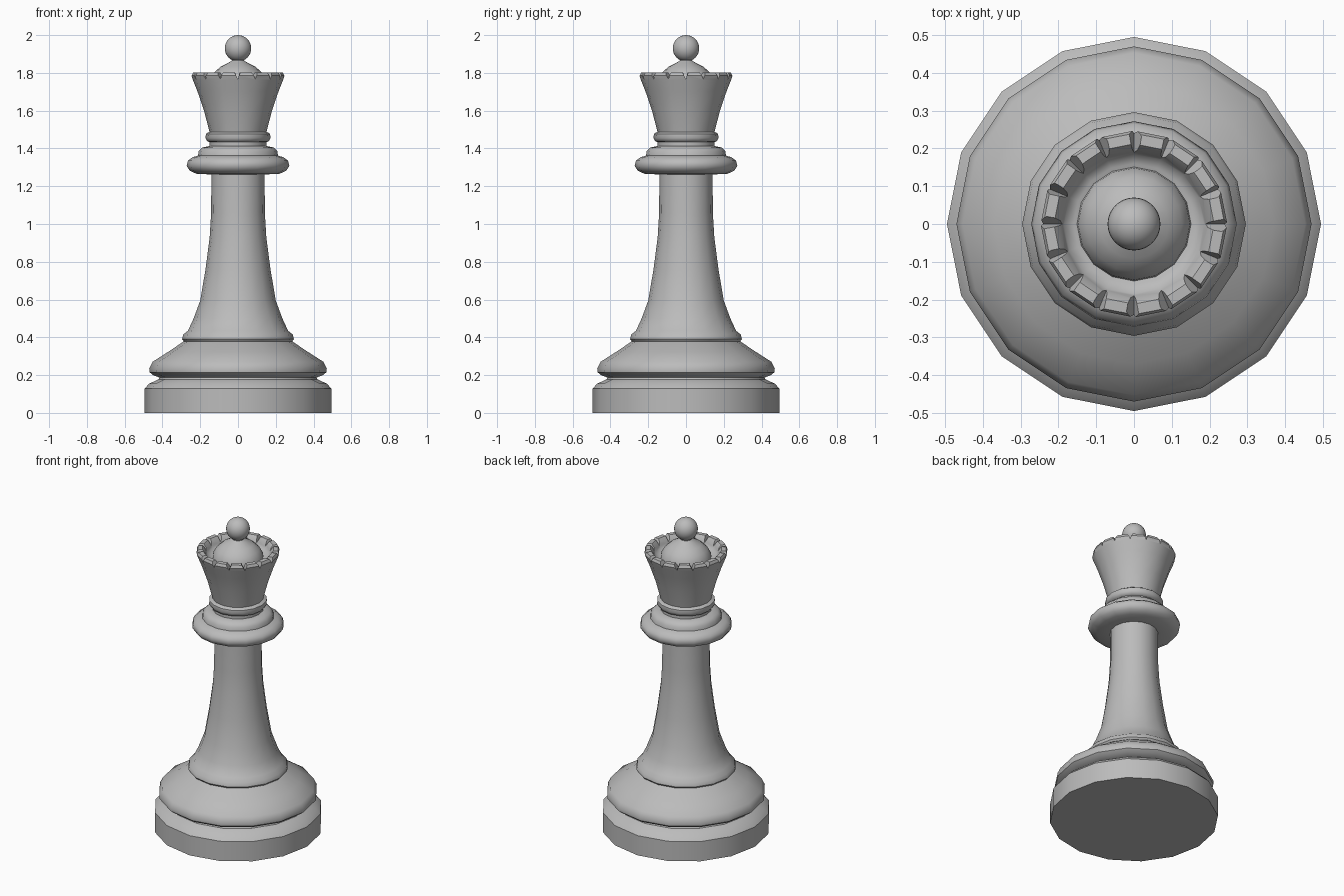
import bpy
import bmesh
from math import pi, radians
from mathutils import Matrix, Vector

SIDES = 16

default = bpy.data.objects.get("Cube")
if default:
    bpy.data.objects.remove(default, do_unlink=True)

grey = bpy.data.materials.new("plain grey")
grey.use_nodes = True
colour = (0.5, 0.5, 0.5, 1)
grey.diffuse_color = colour
grey.node_tree.nodes["Principled BSDF"].inputs["Base Color"].default_value = colour


def add_object(name, bm):
    bmesh.ops.recalc_face_normals(bm, faces=bm.faces)
    mesh = bpy.data.meshes.new(name)
    bm.to_mesh(mesh)
    bm.free()
    mesh.materials.append(grey)
    obj = bpy.data.objects.new(name, mesh)
    bpy.context.collection.objects.link(obj)
    return obj


def activate(obj):
    bpy.ops.object.select_all(action='DESELECT')
    obj.select_set(True)
    bpy.context.view_layer.objects.active = obj


def smooth(obj, angle=40):
    activate(obj)
    bpy.ops.object.shade_smooth_by_angle(angle=radians(angle))


def lathe(name, profile, angle=40):
    """Turn (radius, height) points around z, closed at the axis."""
    points = [(0, profile[0][1])] + profile + [(0, profile[-1][1])]
    bm = bmesh.new()
    verts = [bm.verts.new((r, 0, z)) for r, z in points]
    edges = [bm.edges.new(pair) for pair in zip(verts, verts[1:])]
    bmesh.ops.spin(bm, geom=verts + edges, cent=(0, 0, 0), axis=(0, 0, 1),
                   angle=2 * pi, steps=SIDES, use_merge=False)
    bmesh.ops.remove_doubles(bm, verts=bm.verts, dist=0.0005)
    obj = add_object(name, bm)
    smooth(obj, angle)
    return obj


# Foot and the rounded skirt above it
lathe("base", [(0.495, 0), (0.495, 0.128), (0.47, 0.155), (0.42, 0.178), (0.41, 0.2)])
lathe("skirt", [(0.41, 0.185), (0.45, 0.2), (0.468, 0.215), (0.47, 0.235),
                (0.453, 0.27), (0.37, 0.323), (0.285, 0.38), (0.25, 0.395)])

# Flared column with a small step at its foot
lathe("column", [(0.28, 0.37), (0.296, 0.39), (0.29, 0.415), (0.265, 0.435),
                 (0.235, 0.5), (0.2, 0.595), (0.172, 0.76), (0.15, 0.93),
                 (0.142, 1.06), (0.141, 1.3)])

# Collar, neck and neck ring
lathe("collar", [(0.14, 1.262), (0.22, 1.266), (0.255, 1.282), (0.272, 1.308),
                 (0.265, 1.335), (0.24, 1.354), (0.212, 1.362), (0.208, 1.385),
                 (0.19, 1.405), (0.15, 1.413)], 50)
lathe("neck", [(0.15, 1.39), (0.15, 1.51)])
lathe("neck_ring", [(0.14, 1.432), (0.162, 1.437), (0.172, 1.455),
                    (0.17, 1.477), (0.155, 1.487), (0.14, 1.49)], 50)

# Hollow crown
crown = lathe("crown", [(0.15, 1.485), (0.18, 1.6), (0.215, 1.703), (0.24, 1.765),
                        (0.247, 1.785), (0.24, 1.802), (0.212, 1.803),
                        (0.198, 1.785), (0.185, 1.755), (0.16, 1.74)])

# Wedges that cut the notches in the rim
bm = bmesh.new()
for i in range(SIDES):
    turn = Matrix.Rotation(2 * pi * i / SIDES, 3, 'Z')
    ends = []
    for radius, half in ((0.17, 0.014), (0.27, 0.034)):
        corners = ((-half, 1.83), (half, 1.83), (0, 1.766))
        ends.append([bm.verts.new(turn @ Vector((radius, y, z))) for y, z in corners])
    inner, outer = ends
    bm.faces.new(inner)
    bm.faces.new(outer)
    for a in range(3):
        b = (a + 1) % 3
        bm.faces.new((inner[a], inner[b], outer[b], outer[a]))
cutter = add_object("notch_cutter", bm)
cutter.hide_render = True

notches = crown.modifiers.new("notches", 'BOOLEAN')
notches.operation = 'DIFFERENCE'
notches.solver = 'EXACT'
notches.object = cutter
activate(crown)
bpy.ops.object.modifier_apply(modifier=notches.name)
bpy.data.objects.remove(cutter, do_unlink=True)
smooth(crown)

# Dome and finial ball
lathe("dome", [(0.152, 1.73), (0.148, 1.765), (0.127, 1.802), (0.092, 1.833),
               (0.05, 1.854), (0.033, 1.865), (0.03, 1.885)])
bm = bmesh.new()
bmesh.ops.create_uvsphere(bm, u_segments=32, v_segments=16, radius=0.07,
                          matrix=Matrix.Translation((0, 0, 1.93)))
smooth(add_object("finial_ball", bm))
